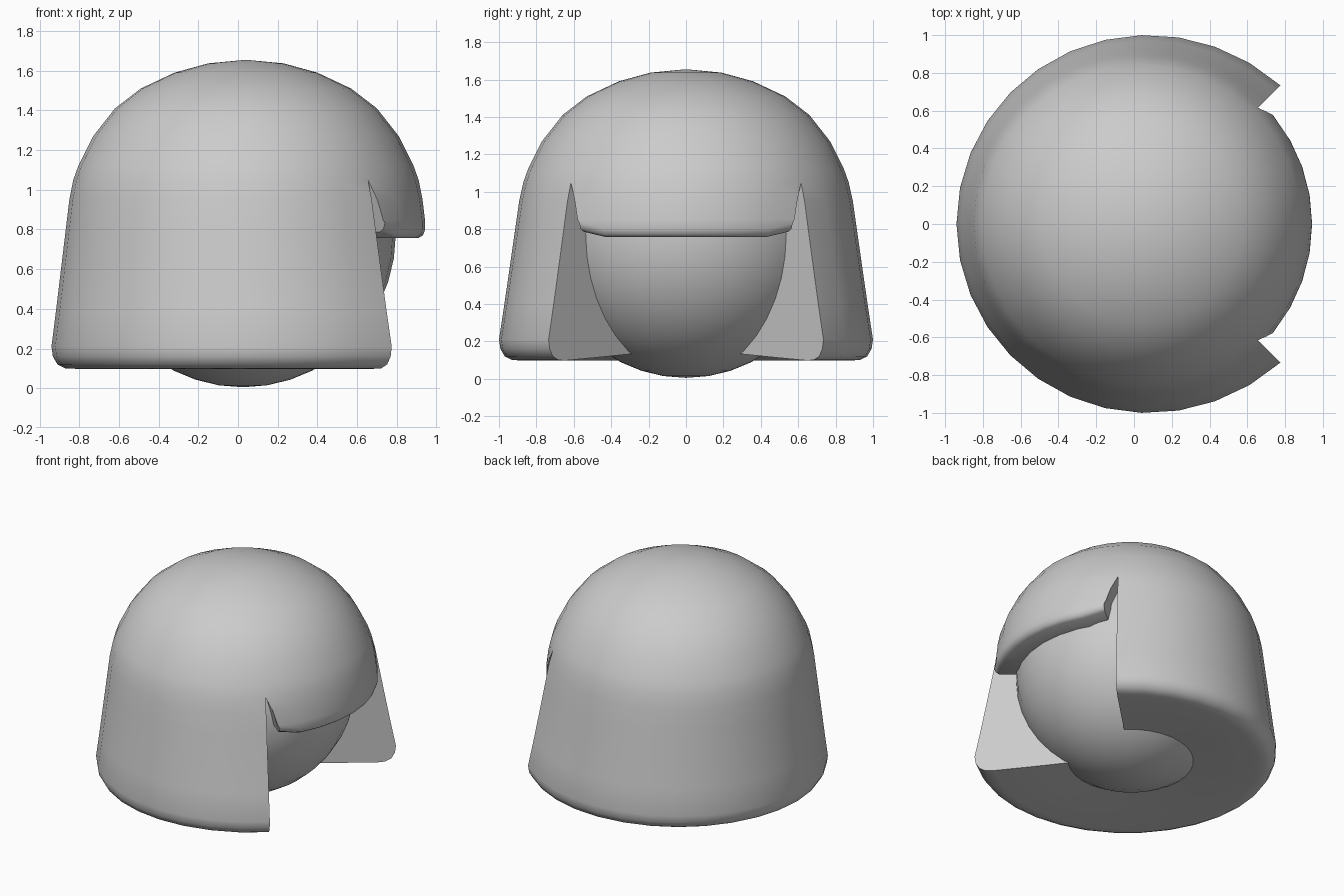
import bpy, bmesh, math

if "Cube" in bpy.data.objects:
    bpy.data.objects.remove(bpy.data.objects["Cube"])

CX = 0.04      # centre of the hair in x
SPLIT = 1.05   # height where the fringe separates from the side hair

# (radius, z) profiles, top to bottom
CROWN = [(0.0, 1.655), (0.19, 1.637), (0.36, 1.59), (0.53, 1.51), (0.66, 1.41),
         (0.77, 1.27), (0.845, 1.12), (0.87, SPLIT)]
SIDE = [(0.89, 0.95), (0.908, 0.8), (0.932, 0.6), (0.956, 0.4), (0.98, 0.21),
        (0.973, 0.16), (0.95, 0.12), (0.91, 0.1), (0.86, 0.098), (0.62, 0.115), (0.3, 0.14)]
FRINGE = [(0.89, 0.95), (0.902, 0.85), (0.903, 0.8), (0.893, 0.772), (0.87, 0.757),
          (0.6, 0.757)]


def smooth(obj):
    bpy.ops.object.select_all(action='DESELECT')
    obj.select_set(True)
    bpy.context.view_layer.objects.active = obj
    bpy.ops.object.shade_smooth_by_angle(angle=math.radians(42))


def side_point(a, r, z):
    # skirt flares outward towards the cut front edges
    d = min(a, 360 - a)
    flare = 0.06 * ((180 - d) / 135) ** 2.7
    t = max(0, min(1, (SPLIT - z) / 0.84))
    r *= 1 + flare * t
    return a, r, z


def fringe_point(a, r, z):
    # fringe narrows below the split and has rounded lower corners
    t = max(0, min(1, (SPLIT - z) / 0.25))
    if abs(a) > 44 and z < 0.82:
        z += 0.03
    return a * (1 - 0.13 * t ** 0.7), r, z


def patch(bm, angles, profile, warp):
    cols = []
    for a in angles:
        col = []
        for r, z in profile:
            b, rr, zz = warp(a, r, z)
            b = math.radians(b)
            col.append(bm.verts.new((CX + rr * math.cos(b), rr * math.sin(b), zz)))
        cols.append(col)
    for c, d in zip(cols, cols[1:]):
        for i in range(len(profile) - 1):
            bm.faces.new((c[i], c[i + 1], d[i + 1], d[i]))
    # flat end walls reaching inside the head
    for col, a in ((cols[0], angles[0]), (cols[-1], angles[-1])):
        b = math.radians(a)
        inner = bm.verts.new((CX + 0.5 * math.cos(b), 0.5 * math.sin(b), SPLIT))
        bm.faces.new(col[len(CROWN) - 1:] + [inner])


# head
bpy.ops.mesh.primitive_uv_sphere_add(segments=32, ring_count=20, radius=0.77,
                                     location=(0.025, 0, 0.775))
head = bpy.context.object
head.name = "head"
smooth(head)

# hair: crown and skirt around the back, plus fringe over the face
bm = bmesh.new()
patch(bm, [45 + 11.25 * i for i in range(25)], CROWN + SIDE, side_point)
patch(bm, [-45 + 11.25 * i for i in range(9)], CROWN + FRINGE, fringe_point)
bmesh.ops.remove_doubles(bm, verts=bm.verts, dist=0.0005)
bmesh.ops.recalc_face_normals(bm, faces=bm.faces)
mesh = bpy.data.meshes.new("hair")
bm.to_mesh(mesh)
bm.free()
hair = bpy.data.objects.new("hair", mesh)
bpy.context.collection.objects.link(hair)
smooth(hair)
